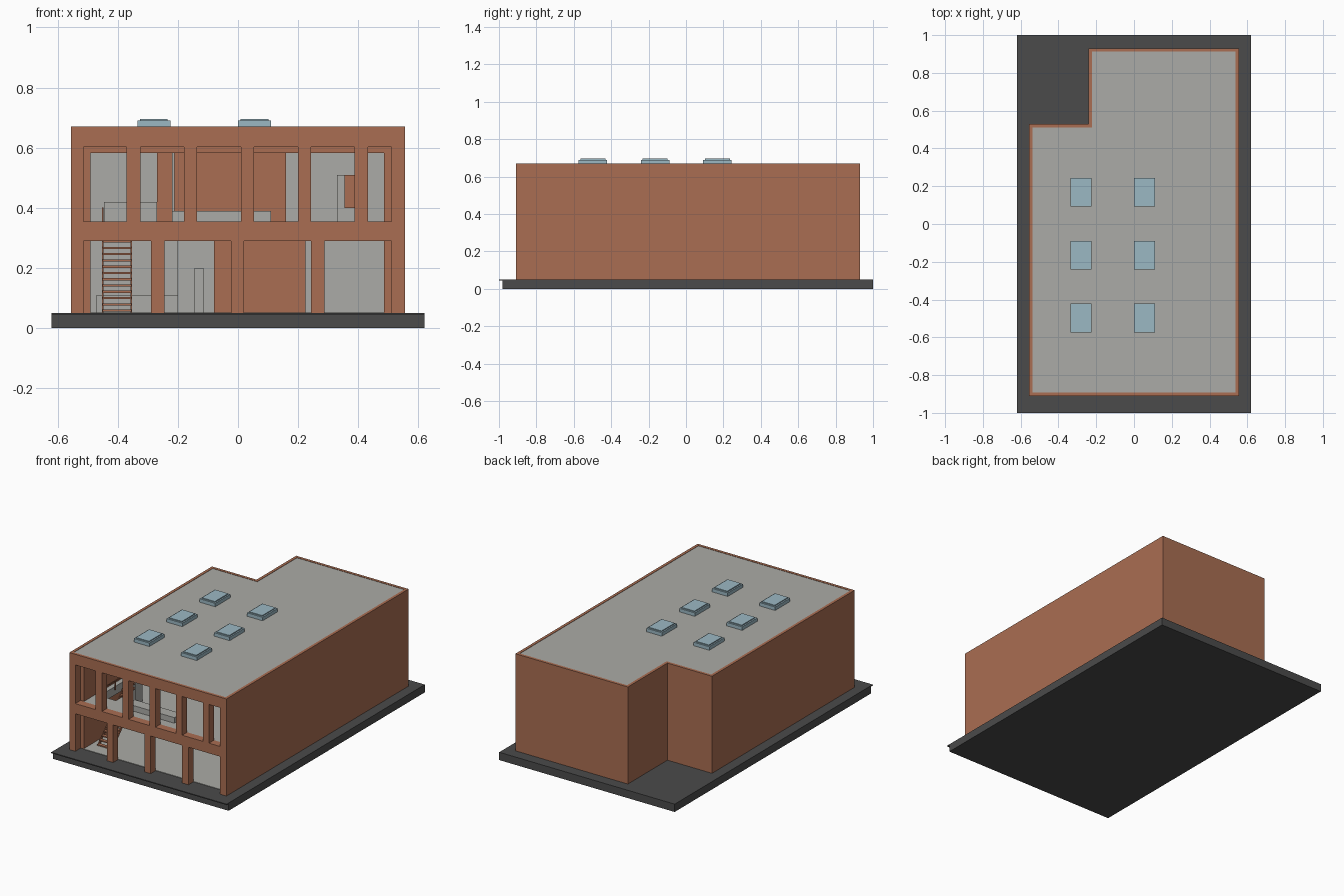
import bpy, bmesh
from mathutils import Vector

if "Cube" in bpy.data.objects:
    bpy.data.objects.remove(bpy.data.objects["Cube"])


def material(name, rgb):
    m = bpy.data.materials.new(name)
    m.diffuse_color = (*rgb, 1)
    m.use_nodes = True
    m.node_tree.nodes["Principled BSDF"].inputs["Base Color"].default_value = m.diffuse_color
    return m


BRICK = material("brick brown", (0.40, 0.155, 0.085))
GREY = material("plaster grey", (0.41, 0.41, 0.385))
DARK = material("dark paving", (0.07, 0.07, 0.07))
GLASS = material("skylight blue", (0.33, 0.48, 0.55))


def prism(name, outline, z0, z1, mat):
    """Extrude a counter-clockwise outline from z0 to z1."""
    bm = bmesh.new()
    face = bm.faces.new([bm.verts.new((x, y, z0)) for x, y in outline])
    top = bmesh.ops.extrude_face_region(bm, geom=[face])
    verts = [v for v in top["geom"] if isinstance(v, bmesh.types.BMVert)]
    bmesh.ops.translate(bm, vec=Vector((0, 0, z1 - z0)), verts=verts)
    bmesh.ops.recalc_face_normals(bm, faces=bm.faces)
    me = bpy.data.meshes.new(name)
    bm.to_mesh(me)
    bm.free()
    me.materials.append(mat)
    ob = bpy.data.objects.new(name, me)
    bpy.context.collection.objects.link(ob)
    return ob


def box(name, x0, x1, y0, y1, z0, z1, mat):
    return prism(name, [(x0, y0), (x1, y0), (x1, y1), (x0, y1)], z0, z1, mat)


def cut(target, cutter):
    """Subtract the cutter, apply, and remove it."""
    mod = target.modifiers.new("cut", "BOOLEAN")
    mod.operation, mod.solver, mod.object = "DIFFERENCE", "EXACT", cutter
    bpy.context.view_layer.objects.active = target
    bpy.ops.object.modifier_apply(modifier=mod.name)
    bpy.data.objects.remove(cutter)


def footprint(left, right, front, back, step_x, step_y):
    return [(left, front), (right, front), (right, back),
            (step_x, back), (step_x, step_y), (left, step_y)]


OUTER = footprint(-0.555, 0.555, -0.91, 0.93, -0.24, 0.53)
RIM = footprint(-0.537, 0.537, -0.892, 0.912, -0.222, 0.512)
INNER = footprint(-0.49, 0.485, -0.86, 0.89, -0.20, 0.49)

# Paved base with a thin lip along the front
box("base", -0.62, 0.62, -0.98, 1.0, 0, 0.05, DARK)
box("base_lip", -0.62, 0.62, -1.0, -0.98, 0.044, 0.05, DARK)

# Brick shell: hollow inside, recessed roof, open front bays
shell = prism("brick_shell", OUTER, 0.05, 0.67, BRICK)
cut(shell, prism("cutter", INNER, 0.03, 0.583, BRICK))
cut(shell, prism("cutter", RIM, 0.64, 0.70, BRICK))
upper_bays = [(-0.513, -0.37), (-0.325, -0.18), (-0.137, 0.01),
              (0.053, 0.20), (0.243, 0.388), (0.432, 0.51)]
lower_bays = [(-0.513, -0.29), (-0.245, -0.023), (0.02, 0.243), (0.287, 0.51)]
for bays, z0, z1 in ((upper_bays, 0.355, 0.602), (lower_bays, 0.03, 0.29)):
    for x0, x1 in bays:
        cut(shell, box("cutter", x0, x1, -0.95, -0.855, z0, z1, BRICK))

# Roof deck and floors
prism("roof_deck", RIM, 0.64, 0.668, GREY)
prism("ground_floor", INNER, 0.049, 0.053, GREY)
floor = prism("upper_floor", INNER, 0.30, 0.354, GREY)
cut(floor, box("cutter", -0.46, -0.345, -0.74, -0.45, 0.25, 0.40, GREY))

# Skylights: curb with a smaller raised pane
for x in (-0.28, 0.055):
    for y in (-0.4975, -0.165, 0.1675):
        box("skylight_curb", x - 0.055, x + 0.055, y - 0.076, y + 0.076, 0.66, 0.69, GLASS)
        box("skylight_pane", x - 0.046, x + 0.046, y - 0.067, y + 0.067, 0.69, 0.696, GLASS)

# Plaster linings on the rear inner walls
for z0, z1 in ((0.053, 0.30), (0.354, 0.583)):
    box("rear_lining_left", -0.49, -0.20, 0.483, 0.49, z0, z1, GREY)
    box("rear_lining_right", -0.20, 0.485, 0.883, 0.89, z0, z1, GREY)

# Brick partitions
box("lower_partition", -0.08, 0.225, -0.20, -0.15, 0.053, 0.30, BRICK)
box("upper_partition", -0.215, 0.16, -0.20, -0.15, 0.354, 0.583, BRICK)
box("upper_pier", -0.27, -0.22, -0.20, -0.15, 0.354, 0.583, BRICK)

# Interior furniture
box("bench", -0.22, 0.11, -0.80, -0.73, 0.354, 0.39, GREY)
box("slim_column", -0.22, -0.212, -0.73, -0.66, 0.354, 0.583, GREY)
box("low_counter", -0.47, -0.20, -0.30, -0.22, 0.053, 0.11, GREY)
box("tall_cabinet", -0.145, -0.115, -0.30, -0.22, 0.053, 0.20, GREY)
box("upper_cabinet", 0.33, 0.41, -0.20, -0.12, 0.354, 0.51, GREY)
box("cabinet_door", 0.355, 0.40, -0.206, -0.20, 0.40, 0.51, BRICK)
box("landing_guard", -0.445, -0.27, -0.44, -0.43, 0.354, 0.42, GREY)

# Open stair: treads and two sloped stringers
steps = 15
for i in range(steps):
    y = -0.78 + 0.31 * i / steps
    z = 0.062 + 0.292 * i / (steps - 1)
    box("stair_tread", -0.45, -0.355, y, y + 0.022, z - 0.007, z, BRICK)
for x in (-0.452, -0.358):
    stringer = box("stair_stringer", x, x + 0.005, -0.78, -0.755, 0.05, 0.354, BRICK)
    for v in stringer.data.vertices:
        if v.co.z > 0.2:
            v.co.y += 0.29
box("stair_rail", -0.452, -0.447, -0.74, -0.45, 0.395, 0.402, BRICK)
for y in (-0.74, -0.60, -0.455):
    box("rail_post", -0.452, -0.447, y, y + 0.005, 0.34, 0.397, BRICK)
